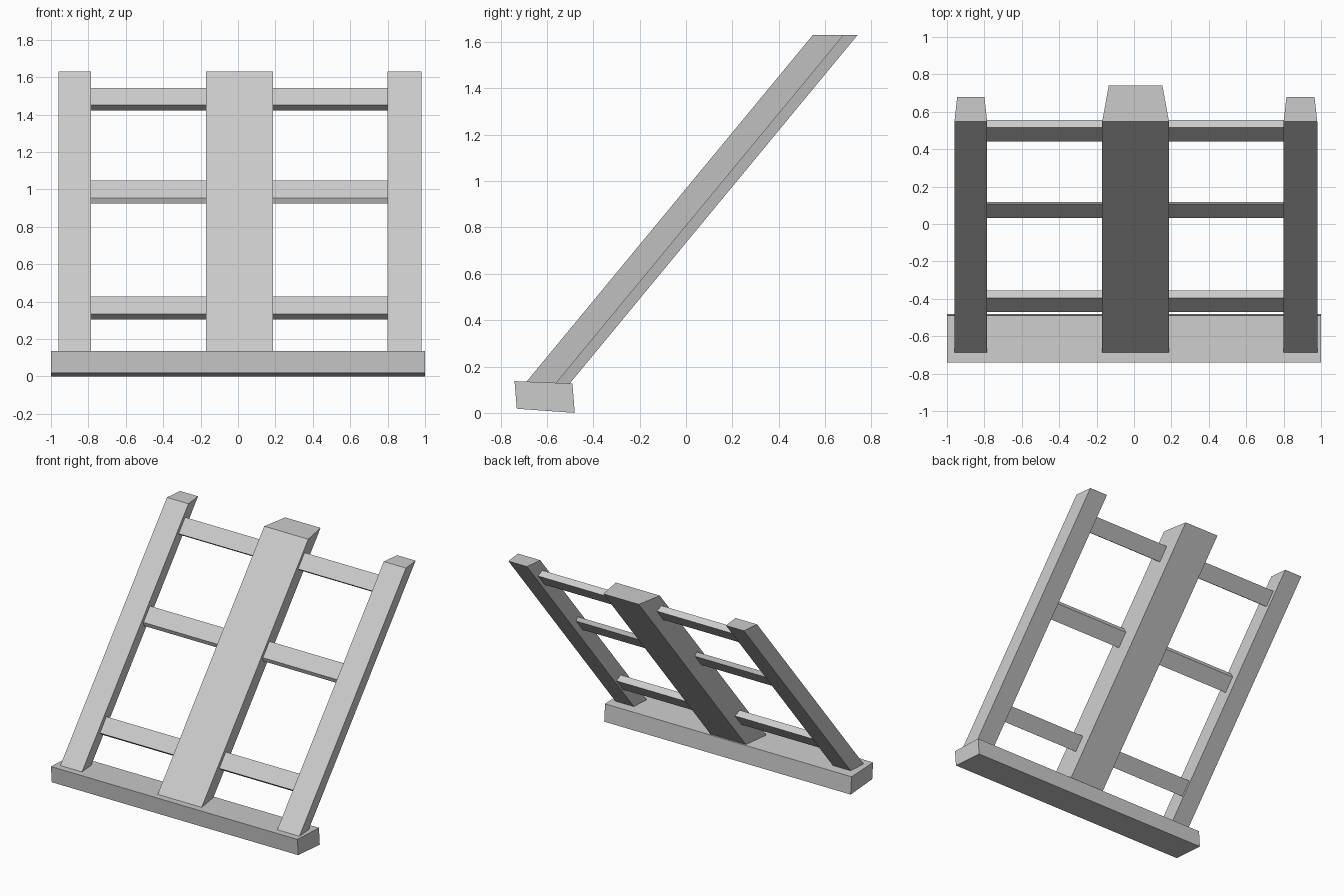
import bpy
import bmesh
from mathutils import Vector

cube = bpy.data.objects.get("Cube")
if cube:
    bpy.data.objects.remove(cube)

grey = bpy.data.materials.new("plain_grey")
grey.use_nodes = True
grey.diffuse_color = (0.6, 0.6, 0.6, 1)
grey.node_tree.nodes["Principled BSDF"].inputs["Base Color"].default_value = (0.6, 0.6, 0.6, 1)


def prism(name, section, sweep):
    """Sweep a closed outline along a vector into a capped solid."""
    bm = bmesh.new()
    face = bm.faces.new([bm.verts.new(p) for p in section])
    swept = bmesh.ops.extrude_face_region(bm, geom=[face])["geom"]
    moved = [v for v in swept if isinstance(v, bmesh.types.BMVert)]
    bmesh.ops.translate(bm, verts=moved, vec=Vector(sweep))
    bmesh.ops.recalc_face_normals(bm, faces=bm.faces)
    mesh = bpy.data.meshes.new(name)
    bm.to_mesh(mesh)
    bm.free()
    mesh.materials.append(grey)
    obj = bpy.data.objects.new(name, mesh)
    bpy.context.collection.objects.link(obj)


def beam(name, x0, x1, outline):
    """Crosswise bar with a (y, z) outline."""
    prism(name, [(x0, y, z) for y, z in outline], (x1 - x0, 0, 0))


# Slightly tilted foot beam
beam("foot_beam", -1, 1, [(-0.74, 0.137), (-0.49, 0.127), (-0.48, 0), (-0.73, 0.018)])

# Leaning posts, narrower at the back, with level tops
BOTTOM, TOP, LEAN = 0.10, 1.63, 0.826
FRONT_Y = 0.547 - LEAN * (TOP - BOTTOM)


def post(name, x0, x1, depth, taper):
    back = FRONT_Y + depth
    section = [(x0, FRONT_Y, BOTTOM), (x1, FRONT_Y, BOTTOM),
               (x1 - taper, back, BOTTOM), (x0 + taper, back, BOTTOM)]
    height = TOP - BOTTOM
    prism(name, section, (0, LEAN * height, height))


post("right_post", -0.96, -0.785, 0.133, 0.015)
post("centre_post", -0.17, 0.187, 0.193, 0.035)
post("left_post", 0.80, 0.98, 0.133, 0.015)

# Rungs: front lower corner, and the step from the front face to the back face
rungs = {
    "lower_rung": ((-0.47, 0.335), (0.04, -0.03)),
    "middle_rung": ((0.033, 0.955), (0.01, -0.03)),
    "upper_rung": ((0.44, 1.45), (0.04, -0.028)),
}
FACE = Vector((0.075, 0.092))
for name, (corner, step) in rungs.items():
    a, d = Vector(corner), Vector(step)
    outline = [a, a + FACE, a + FACE + d, a + d]
    beam("right_" + name, -0.82, -0.12, outline)
    beam("left_" + name, 0.13, 0.84, outline)
